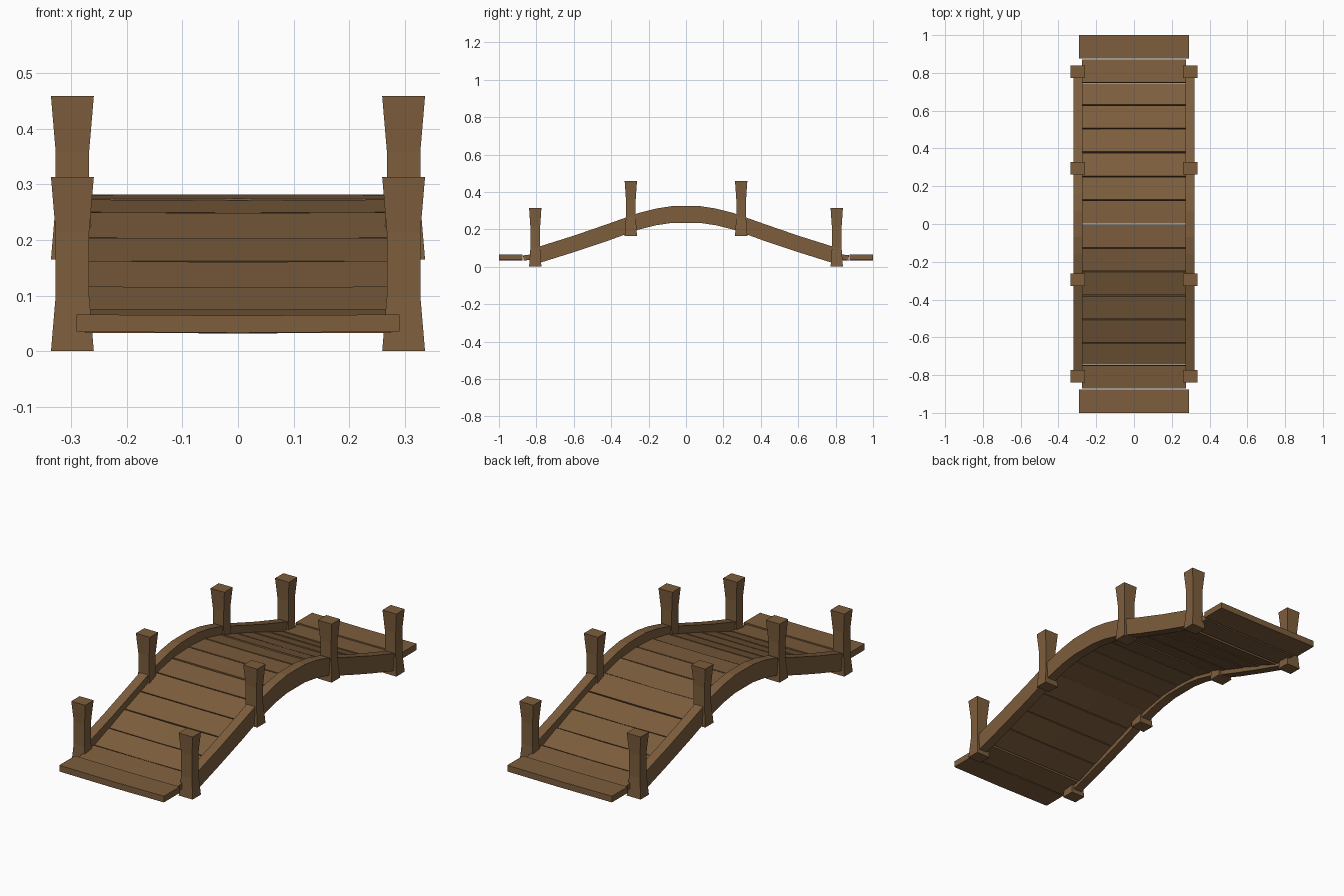
import bpy, bmesh, math, random
from mathutils import Vector

if "Cube" in bpy.data.objects:
    bpy.data.objects.remove(bpy.data.objects["Cube"])
random.seed(4)

wood = bpy.data.materials.new("brown wood")
wood.diffuse_color = (0.205, 0.112, 0.047, 1)
wood.use_nodes = True
wood.node_tree.nodes["Principled BSDF"].inputs["Base Color"].default_value = wood.diffuse_color


def finish(name, bm):
    bmesh.ops.recalc_face_normals(bm, faces=bm.faces)
    me = bpy.data.meshes.new(name)
    bm.to_mesh(me)
    bm.free()
    me.materials.append(wood)
    ob = bpy.data.objects.new(name, me)
    bpy.context.collection.objects.link(ob)
    return ob


def loft(name, rings):
    """Skin a list of closed rings and cap both ends."""
    bm = bmesh.new()
    vs = [[bm.verts.new(p) for p in r] for r in rings]
    n = len(rings[0])
    for a, b in zip(vs, vs[1:]):
        for i in range(n):
            j = (i + 1) % n
            bm.faces.new((a[i], a[j], b[j], b[i]))
    bm.faces.new(vs[0])
    bm.faces.new(vs[-1])
    return finish(name, bm)


# Arched side rails: half profile (y, top z, bottom z), mirrored in y
half = [(0.07, 0.325, 0.235), (0.16, 0.311, 0.222), (0.255, 0.287, 0.198),
        (0.42, 0.228, 0.138), (0.6, 0.166, 0.078), (0.81, 0.1, 0.012)]
rail = [(-y, t, b) for y, t, b in reversed(half)] + half
for side, label in ((-1, "left"), (1, "right")):
    x0, x1 = 0.273 * side, 0.32 * side
    loft(label + "_rail", [[(x0, y, b), (x1, y, b), (x1, y, t), (x0, y, t)]
                           for y, t, b in rail])

# Flared square posts: (height above foot, half width x, half width y)
def post(name, x, y, z0, h, waist_low):
    prof = [(0, 0.0385, 0.033), (waist_low, 0.03, 0.026),
            (h - 0.1, 0.03, 0.026), (h, 0.0385, 0.033)]
    loft(name, [[(x - a, y - b, z0 + z), (x + a, y - b, z0 + z),
                 (x + a, y + b, z0 + z), (x - a, y + b, z0 + z)]
                for z, a, b in prof])

for sx, lx in ((-1, "left"), (1, "right")):
    for sy, ly in ((-1, "front"), (1, "back")):
        post(f"{ly}_{lx}_end_post", sx * 0.2975, sy * 0.806, 0, 0.313, 0.1)
        post(f"{ly}_{lx}_middle_post", sx * 0.2975, sy * 0.295, 0.165, 0.293, 0.1)

# Deck planks follow the arch, each slightly sagged and uneven
def plank(name, y0, z0, y1, z1, hw, thick, sag):
    d = Vector((0, y1 - y0, z1 - z0)).normalized()
    up = Vector((0, -d.z, d.y)) * thick
    rings = []
    for x in (-hw, 0, hw):
        s = sag if x == 0 else 0
        a, b = Vector((x, y0, z0 - s)), Vector((x, y1, z1 - s))
        rings.append([a, b, b - up, a - up])
    loft(name, rings)

deck = [(0, 0.282), (0.127, 0.274), (0.252, 0.248), (0.38, 0.205),
        (0.505, 0.161), (0.63, 0.117), (0.747, 0.074), (0.874, 0.062)]
n = 0
for (y0, z0), (y1, z1) in zip(deck, deck[1:]):
    for s in (-1, 1):
        n += 1
        j = random.uniform(-0.002, 0.002)
        plank(f"deck_plank_{n}", s * (y0 + 0.003), z0 + j,
              s * (y1 - 0.003), z1 - j, 0.275, 0.028 * s, random.uniform(0, 0.003))

# Wider landing planks at both ends
for s, label in ((-1, "front"), (1, "back")):
    plank(label + "_landing", s * 0.875, 0.066, s * 1.0, 0.066, 0.29, 0.031 * s, 0.002)
